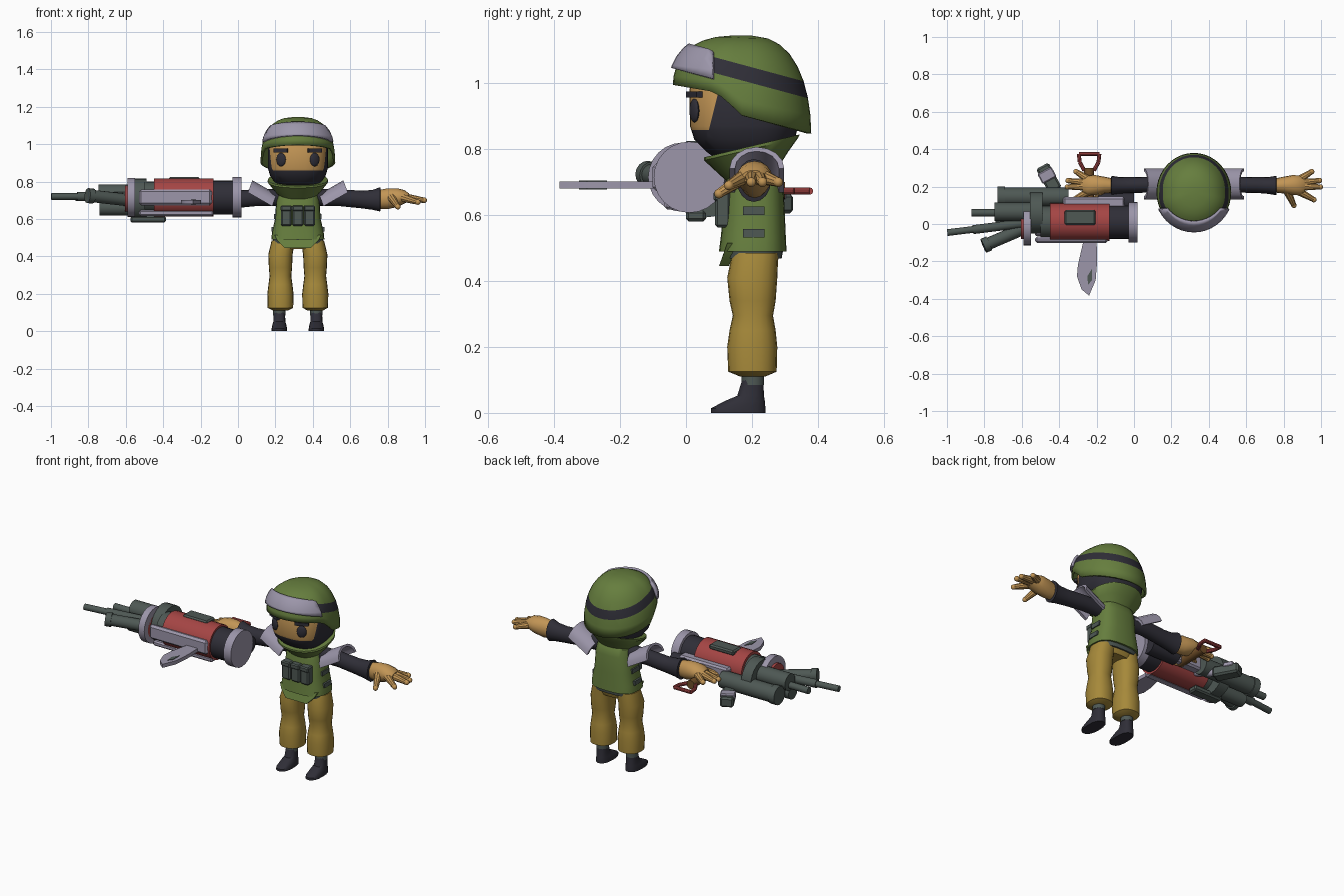
import bpy, bmesh, math
from mathutils import Vector, Matrix

if "Cube" in bpy.data.objects:
    bpy.data.objects.remove(bpy.data.objects["Cube"])

CX = 0.32  # centre line of the figure


def mat(name, r, g, b):
    m = bpy.data.materials.new(name)
    lin = [((c / 255 + 0.055) / 1.055) ** 2.4 for c in (r, g, b)]
    m.diffuse_color = (*lin, 1)
    m.use_nodes = True
    m.node_tree.nodes["Principled BSDF"].inputs["Base Color"].default_value = m.diffuse_color
    return m


GREEN = mat("olive green", 102, 126, 62)
PANTS = mat("mustard cloth", 166, 137, 58)
SKIN = mat("tan skin", 194, 149, 85)
DARK = mat("charcoal", 47, 46, 55)
LILAC = mat("pale grey metal", 156, 150, 170)
RED = mat("dull red", 165, 69, 68)
STEEL = mat("green grey metal", 78, 88, 84)
BROWN = mat("brown grip", 112, 78, 40)


def finish(name, bm, *mats):
    bmesh.ops.recalc_face_normals(bm, faces=bm.faces[:])
    me = bpy.data.meshes.new(name)
    bm.to_mesh(me)
    bm.free()
    for m in mats:
        me.materials.append(m)
    ob = bpy.data.objects.new(name, me)
    bpy.context.collection.objects.link(ob)
    return ob


def skin_rings(rings, cap=True):
    bm = bmesh.new()
    vs = [[bm.verts.new(p) for p in r] for r in rings]
    n = len(vs[0])
    for a, b in zip(vs, vs[1:]):
        for i in range(n):
            j = (i + 1) % n
            bm.faces.new((a[i], a[j], b[j], b[i]))
    if cap:
        bm.faces.new(vs[0])
        bm.faces.new(vs[-1])
    return bm


def oval(rx, ry, n, e):
    out = []
    for i in range(n):
        c, s = math.cos(2 * math.pi * i / n), math.sin(2 * math.pi * i / n)
        out.append((rx * math.copysign(abs(c) ** (2 / e), c), ry * math.copysign(abs(s) ** (2 / e), s)))
    return out


def loft_z(rings, n=24, e=2.0, tilt=0.0):
    """rings: (z, centre x, front y, back y, half width)"""
    return skin_rings([[(cx + x, (f + b) / 2 + y, z + tilt * y) for x, y in oval(w, (b - f) / 2, n, e)]
                       for z, cx, f, b, w in rings])


def loft_x(rings, n=16):
    """rings: (x, y, z, half depth, half height)"""
    return skin_rings([[(x, y + a, z + b) for a, b in oval(ry, rz, n, 2)] for x, y, z, ry, rz in rings])


def rod(name, p0, p1, r0, m, r1=None, n=16):
    p0, p1 = Vector(p0), Vector(p1)
    bm = bmesh.new()
    rot = (p1 - p0).to_track_quat('Z', 'Y').to_matrix().to_4x4()
    bmesh.ops.create_cone(bm, cap_ends=True, segments=n, radius1=r0, radius2=r0 if r1 is None else r1,
                          depth=(p1 - p0).length, matrix=Matrix.Translation((p0 + p1) / 2) @ rot)
    return finish(name, bm, m)


def box(name, c, size, m, rz=0.0, bevel=0.0):
    bm = bmesh.new()
    bmesh.ops.create_cube(bm, size=1, matrix=Matrix.Translation(c) @ Matrix.Rotation(rz, 4, 'Z') @ Matrix.Diagonal((*size, 1)))
    if bevel:
        bmesh.ops.bevel(bm, geom=bm.edges[:], offset=bevel, segments=1, affect='EDGES')
    return finish(name, bm, m)


def blob(name, c, size, m, rz=0.0):
    bm = bmesh.new()
    bmesh.ops.create_uvsphere(bm, u_segments=16, v_segments=10, radius=1,
                              matrix=Matrix.Translation(c) @ Matrix.Rotation(rz, 4, 'Z') @ Matrix.Diagonal((*size, 1)))
    return finish(name, bm, m)


def prism(name, pts, lift, m):
    """extrude a polygon of 3D points along a vector"""
    return finish(name, skin_rings([pts, [Vector(p) + Vector(lift) for p in pts]]), m)


def cut(bm, co, no, clear=False):
    bmesh.ops.bisect_plane(bm, geom=bm.verts[:] + bm.edges[:] + bm.faces[:], plane_co=co, plane_no=no, clear_outer=clear)


# Helmet shell: dome whose rim is high over the face and low at the back
def helmet_shell():
    rings = []
    for k in range(9):
        ph = math.radians(k * 10.8)
        ring = []
        for i in range(40):
            t = 2 * math.pi * i / 40
            x, y = 0.2 * math.sin(t), -0.21 * math.cos(t)
            s = min(1, max(0, (y + 0.17 - 0.09) / 0.08))
            rim = (0.995 - 0.17 * (y + 0.21)) * (1 - s) + (0.905 - 0.26 * (y + 0.01)) * s
            r = math.cos(ph) ** 0.7
            ring.append((CX + x * r, 0.17 + y * r, rim + (1.145 - rim) * math.sin(ph)))
        rings.append(ring)
    bm = skin_rings(rings, False)
    bm.faces.new(bm.verts[-40:])
    return bm


SLOPE = Vector((0, 0.27, 1))
LOW, HIGH = Vector((CX, 0.09, 1.03)), Vector((CX, 0.09, 1.078))
bm = helmet_shell()
cut(bm, LOW, SLOPE)
cut(bm, HIGH, SLOPE)
for f in bm.faces:  # painted band
    c = f.calc_center_median()
    f.material_index = int((c - LOW).dot(SLOPE) > 0 > (c - HIGH).dot(SLOPE))
helmet = finish("helmet", bm, GREEN, DARK)
sol = helmet.modifiers.new("thickness", 'SOLIDIFY')
sol.thickness, sol.offset = 0.012, -1

# Goggles: front part of the shell between two slanted cuts
bm = helmet_shell()
cut(bm, LOW - Vector((0, 0, 0.02)), -SLOPE, True)
cut(bm, HIGH + Vector((0, 0, 0.012)), SLOPE, True)
cut(bm, (0, 0.085, 0), (0, 1, -0.2 * 0), True)
sol = finish("goggles", bm, LILAC).modifiers.new("thickness", 'SOLIDIFY')
sol.thickness, sol.offset = 0.014, 1

# Head with hood and open face
bm = loft_z([(0.765, CX, .10, .27, .07), (0.79, CX, .065, .30, .12), (0.83, CX, .025, .33, .148), (0.87, CX, .012, .34, .16),
             (0.98, CX, .010, .34, .16), (1.03, CX, .03, .32, .145)], 36, 2.6)
cut(bm, (0, 0.085, 0.92), (0, 1, -0.25))
cut(bm, (0, 0, 0.858), (0, 0, 1))
for f in bm.faces:
    c = f.calc_center_median()
    f.material_index = int(c.z > 0.858 and (c.y - 0.085) - 0.25 * (c.z - 0.92) < 0)
finish("head", bm, DARK, SKIN)
for s in (-1, 1):
    blob("eye", (CX + s * .09, .026, .917), (.028, .012, .036), DARK, s * .42)
    box("eyebrow", (CX + s * .09, .026, .966), (.078, .022, .019), DARK, s * .42)

# Hood collar, vest, belt
finish("collar", loft_z([(.725, CX, .12, .28, .10), (.765, CX, .085, .31, .135), (.80, CX, .055, .34, .162), (.81, CX, .055, .345, .16)],
                        28, 2.2, .24), GREEN)
finish("vest", loft_z([(.49, CX, .10, .305, .142), (.53, CX, .105, .303, .138), (.60, CX, .112, .30, .122), (.70, CX, .12, .295, .115),
                       (.745, CX, .135, .285, .105), (.77, CX, .16, .26, .07)], 24, 2.8), GREEN)
finish("belt", loft_z([(.468, CX, .118, .29, .130), (.495, CX, .115, .295, .135)], 24, 2.8), STEEL)
prism("vest_flap", [(.195, .125, .515), (.445, .125, .515), (.43, .115, .485), (.39, .10, .445), (.25, .10, .445), (.21, .115, .485)],
      (0, .03, 0), GREEN)
for i in (-1, 0, 1):
    box("pouch", (CX + i * .062, .112, .615), (.058, .048, .105), STEEL, 0, .008)
    box("pouch_lid", (CX + i * .062, .108, .657), (.06, .05, .03), STEEL, 0, .006)
for s in (-1, 1):
    for z, d in ((.613, .121), (.545, .136)):
        box("side_strap", (CX + s * d, .205, z), (.012, .065, .026), STEEL)

# Trousers, boots
finish("hips", loft_z([(.44, CX, .15, .27, .10), (.465, CX, .135, .28, .128), (.485, CX, .13, .285, .13)], 24, 2.5), PANTS)
for s in (-1, 1):
    a = CX + s * .093
    finish("trouser_leg", loft_z([(.11, a, .165, .24, .04), (.125, a, .128, .275, .068), (.20, a, .125, .277, .07),
                                  (.25, a, .132, .272, .064), (.295, a, .142, .264, .058), (.34, a, .132, .272, .062),
                                  (.41, a, .125, .277, .065), (.485, a - s * .015, .14, .28, .062)], 20, 2.3), PANTS)
    b = CX + s * .099
    finish("ankle", loft_z([(.085, b, .168, .238, .034), (.118, b, .168, .238, .034)], 14), STEEL)
    finish("boot", loft_z([(0, b, .075, .242, .041), (.014, b, .075, .242, .041), (.035, b, .115, .24, .037),
                           (.052, b, .155, .237, .032), (.10, b, .17, .235, .031)], 18, 2.4), DARK)

# Arms, hands, shoulder pads
for s in (-1, 1):
    X = lambda d: CX + s * d
    finish("sleeve", loft_x([(X(.07), .21, .715, .04, .045), (X(.22), .21, .714, .042, .045), (X(.34), .208, .704, .042, .047),
                             (X(.40), .206, .702, .045, .053), (X(.44), .206, .705, .052, .065), (X(.443), .206, .705, .04, .05)]), DARK)
    finish("palm", loft_x([(X(.435), .206, .705, .038, .05), (X(.48), .208, .708, .045, .056), (X(.53), .208, .714, .054, .05),
                           (X(.57), .206, .718, .052, .036), (X(.595), .205, .716, .035, .02)]), SKIN)
    tips = ((.56, .235, .63, .28, .70), (.57, .22, .672, .232, .70), (.57, .20, .676, .198, .70),
            (.56, .175, .642, .13, .69), (.50, .175, .535, .10, .665))
    for d0, y0, d1, y1, z1 in tips:
        rod("finger", (X(d0), y0, .715), (X(d1), y1, z1), .023, SKIN, .014, 10)
        blob("fingertip", (X(d1), y1, z1), (.0145, .0145, .0145), SKIN)
    arch = []
    for r in (1, .8):
        pts = [(math.cos(math.pi * i / 8) * .083 * r, math.sin(math.pi * i / 8) * .068 * r) for i in range(9)]
        arch += pts if r == 1 else pts[::-1]
    prism("shoulder_pad", [(X(.137 - h * .35), .215 + y, .668 + h * .95) for y, h in arch], (s * .13, 0, .074), LILAC)

# Cannon body along x
AY, AZ = .01, .715


def drum(name, x0, x1, r, m, y=AY, z=AZ, n=24):
    return rod(name, (x0, y, z), (x1, y, z), r, m, None, n)


drum("end_plate", -.03, .02, .108, LILAC)
drum("dark_drum", -.14, -.02, .09, DARK)
drum("red_drum", -.45, -.13, .102, RED)
drum("inner_drum", -.50, -.44, .085, STEEL)
drum("clamp_ring", -.555, -.49, .112, STEEL, .06, .705)
drum("muzzle_ring", -.59, -.55, .105, LILAC, -.01)
drum("red_core", -.605, -.55, .07, RED, -.01, .71)
box("side_rail", (-.335, -.085, .715), (.39, .034, .085), LILAC, 0, .012)
box("lower_rail", (-.33, -.04, .632), (.40, .05, .03), LILAC, 0, .008)
box("top_plate", (-.288, .035, .81), (.165, .08, .03), STEEL, 0, .008)
box("rear_frame", (-.215, .115, .70), (.33, .06, .09), LILAC, 0, .01)
drum("rear_tube", -.19, 0, .05, DARK, .12, .69)
box("foot_rail", (-.48, .03, .598), (.19, .06, .034), STEEL, 0, .008)

# Barrel cluster
drum("long_tube", -.72, -.35, .05, STEEL, .145, .68)
drum("long_tube_collar", -.73, -.69, .055, STEEL, .145, .68)
drum("upper_barrel", -.745, -.555, .05, STEEL, .065, .735)
drum("upper_muzzle", -.87, -.74, .02, STEEL, .06, .715)
drum("lower_barrel", -.74, -.555, .042, STEEL, .03, .66)
rod("thin_barrel", (-.998, -.046, .72), (-.58, .005, .72), .018, STEEL)
rod("thin_barrel_sleeve", (-.86, -.03, .72), (-.58, .005, .72), .024, STEEL)
rod("angled_barrel", (-.80, -.115, .725), (-.58, -.02, .70), .033, STEEL)
rod("angled_muzzle", (-.805, -.117, .725), (-.775, -.104, .722), .04, STEEL)

# Sight box, grip and loop handle behind the cannon
box("sight_box", (-.455, .245, .635), (.075, .15, .06), STEEL, .5, .01)
box("sight_cover", (-.465, .26, .66), (.085, .06, .03), LILAC, .5, .006)
rod("sight_arm", (-.42, .19, .64), (-.36, .08, .67), .022, LILAC)
rod("grip", (-.24, .10, .675), (-.24, .30, .675), .026, BROWN)
loop = [(-.215, .285), (-.19, .33), (-.185, .375), (-.295, .375), (-.29, .33), (-.265, .285)]
for p, q in zip(loop, loop[1:] + loop[:1]):
    rod("loop_handle", (*p, .673), (*q, .673), .011, RED, None, 10)

# Leaf-shaped front fin with a dark slot
leaf = [(-.20, -.09), (-.197, -.20), (-.205, -.30), (-.24, -.383), (-.28, -.35), (-.305, -.28), (-.30, -.22), (-.27, -.09)]
prism("front_fin", [(x, y, .68) for x, y in leaf], (0, 0, .022), LILAC)
prism("fin_slot", [(-.225, -.24, .677), (-.225, -.30, .677), (-.245, -.325, .677), (-.25, -.28, .677)], (0, 0, .028), STEEL)

# Smooth shading with crisp edges
bpy.ops.object.select_all(action='SELECT')
bpy.context.view_layer.objects.active = helmet
bpy.ops.object.shade_smooth_by_angle(angle=math.radians(35))
